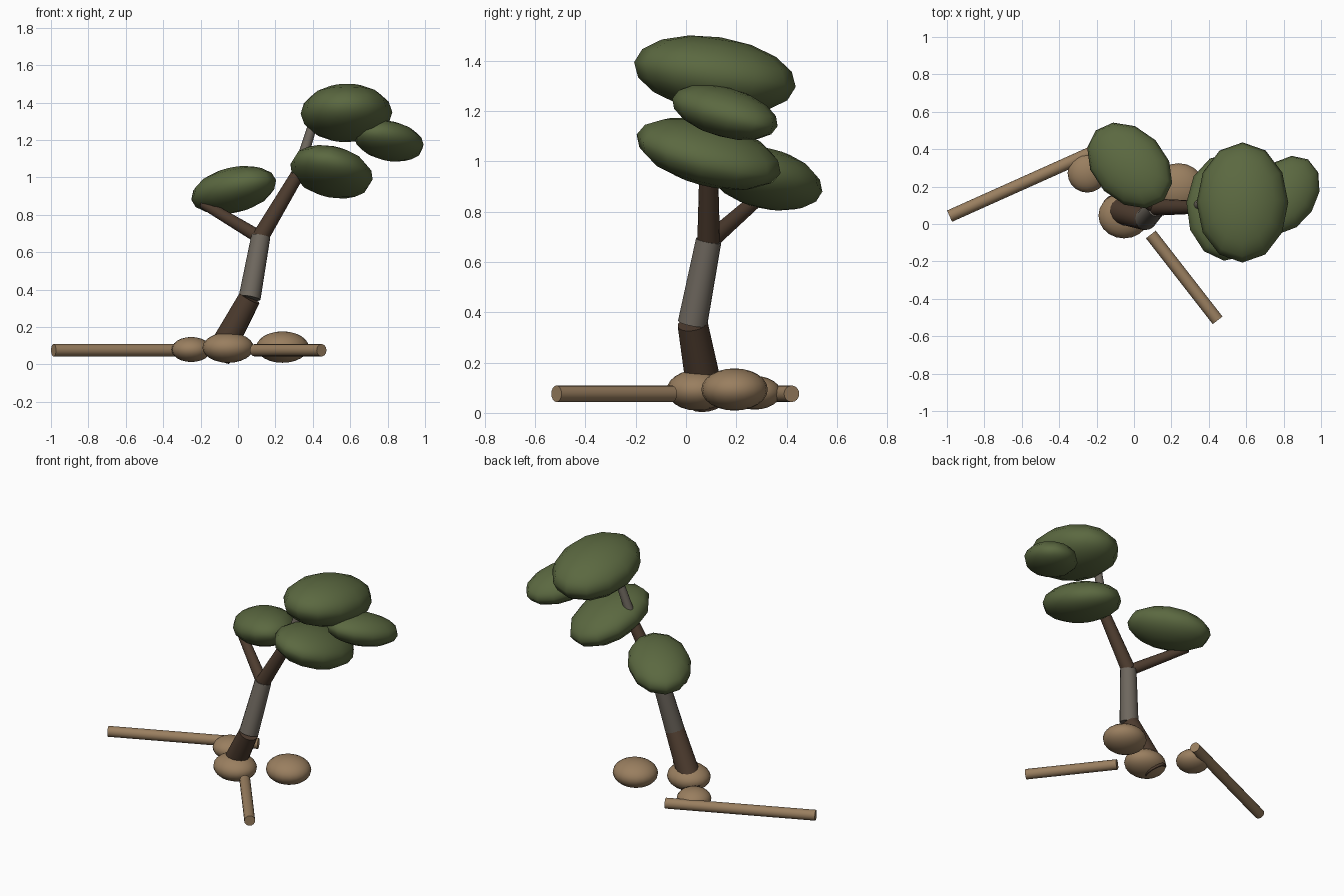
import bpy
from math import radians
from mathutils import Matrix, Vector

cube = bpy.data.objects.get("Cube")
if cube:
    bpy.data.objects.remove(cube, do_unlink=True)


def material(name, rgb):
    mat = bpy.data.materials.new(name)
    mat.use_nodes = True
    mat.diffuse_color = (*rgb, 1)
    mat.node_tree.nodes["Principled BSDF"].inputs["Base Color"].default_value = (*rgb, 1)
    return mat


LEAF = material("leaf_green", (0.105, 0.14, 0.052))
BARK = material("dark_bark", (0.075, 0.045, 0.028))
PALE = material("pale_bark", (0.16, 0.14, 0.115))
TAN = material("tan_stone_and_wood", (0.32, 0.21, 0.115))


def finish(name, mat, matrix):
    obj = bpy.context.object
    obj.name = name
    obj.matrix_world = matrix
    obj.data.materials.append(mat)
    bpy.ops.object.shade_smooth_by_angle(angle=radians(50))
    return obj


def limb(name, mat, start, end, r_start, r_end):
    """Tapered round limb between two points."""
    a, b = Vector(start), Vector(end)
    axis = b - a
    bpy.ops.mesh.primitive_cone_add(vertices=16, radius1=r_start, radius2=r_end,
                                    depth=axis.length)
    turn = axis.to_track_quat('Z', 'Y').to_matrix().to_4x4()
    return finish(name, mat, Matrix.Translation((a + b) / 2) @ turn)


def blob(name, mat, centre, radii, yaw=0, tilt_x=0, tilt_y=0, sides=12, rings=8):
    """Ellipsoid, turned about z and then tilted."""
    bpy.ops.mesh.primitive_uv_sphere_add(segments=sides, ring_count=rings, radius=1)
    turn = (Matrix.Rotation(radians(tilt_y), 4, 'Y')
            @ Matrix.Rotation(radians(tilt_x), 4, 'X')
            @ Matrix.Rotation(radians(yaw), 4, 'Z'))
    size = Matrix.Diagonal((*radii, 1))
    return finish(name, mat, Matrix.Translation(centre) @ turn @ size)


# Trunk and branches
knee, fork, elbow = (0.062, 0.026, 0.355), (0.122, 0.09, 0.685), (0.315, 0.09, 1.01)
limb("lower_trunk", BARK, (-0.11, 0.083, 0.04), knee, 0.074, 0.06)
limb("upper_trunk", PALE, knee, fork, 0.059, 0.051)
limb("main_branch", BARK, fork, elbow, 0.045, 0.036)
limb("top_branch", PALE, elbow, (0.415, 0.13, 1.33), 0.03, 0.024)
limb("side_branch", BARK, (0.115, 0.09, 0.68), (-0.185, 0.295, 0.86), 0.036, 0.028)

# Leaf pads
blob("top_leaf_pad", LEAF, (0.58, 0.115, 1.345), (0.245, 0.325, 0.15), 0, -8.7, -1)
blob("middle_leaf_pad", LEAF, (0.5, 0.09, 1.03), (0.225, 0.297, 0.122), -6.6, -14, 12)
blob("outer_leaf_pad", LEAF, (0.807, 0.155, 1.195), (0.168, 0.234, 0.098), -33, -14, 4.5)
blob("side_leaf_pad", LEAF, (-0.023, 0.313, 0.933), (0.268, 0.193, 0.117), -45, -9.6, -9)

# Stones
blob("front_stone", TAN, (-0.053, 0.045, 0.09), (0.137, 0.122, 0.081), sides=20, rings=12)
blob("back_stone", TAN, (-0.25, 0.273, 0.08), (0.105, 0.105, 0.067), sides=20, rings=12)
blob("side_stone", TAN, (0.238, 0.193, 0.093), (0.14, 0.132, 0.084), sides=20, rings=12)

# Fallen logs
limb("long_log", TAN, (-0.986, 0.042, 0.076), (-0.143, 0.42, 0.076), 0.033, 0.033)
limb("short_log", TAN, (0.09, -0.056, 0.076), (0.447, -0.515, 0.076), 0.033, 0.033)
